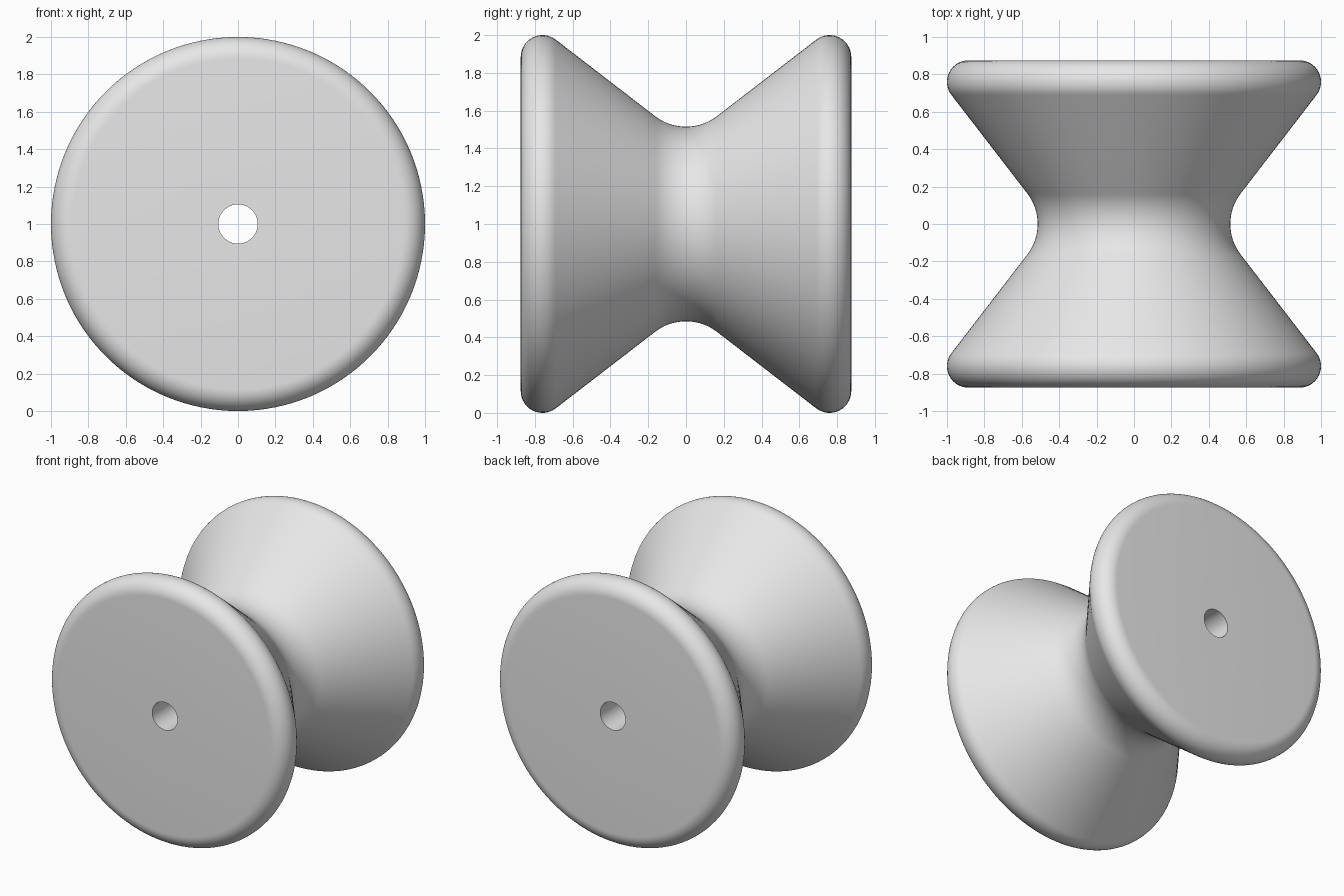
import bpy
import bmesh
from math import atan, cos, sin, pi, radians
from mathutils import Vector

cube = bpy.data.objects.get("Cube")
if cube:
    bpy.data.objects.remove(cube, do_unlink=True)

# Main dimensions of the roller (its axle runs along y)
HALF_WIDTH, RADIUS, BORE = 0.875, 1.0, 0.105
RIM_FILLET, WAIST_FILLET, WAIST = 0.115, 0.268, 0.515
SLOPE = atan(0.77)
SIDES = 128


def arc(cy, cr, radius, start, end, steps):
    """Points (y, r) on an arc; angles are measured from the +y direction."""
    angles = [start + (end - start) * i / steps for i in range(steps + 1)]
    return [(cy + radius * cos(a), cr + radius * sin(a)) for a in angles]


# Half profile: bore, flat end, rounded rim, straight flank, rounded waist
half = [(HALF_WIDTH, BORE)]
half += arc(HALF_WIDTH - RIM_FILLET, RADIUS - RIM_FILLET, RIM_FILLET,
            0, pi / 2 + SLOPE, 16)
half += arc(0, WAIST + WAIST_FILLET, WAIST_FILLET,
            SLOPE - pi / 2, -pi / 2, 8)
profile = half + [(-y, r) for y, r in reversed(half[:-1])]

# Revolve the closed profile around the axle
bm = bmesh.new()
verts = [bm.verts.new((0, y, 1 + r)) for y, r in profile]
edges = [bm.edges.new((v, verts[(i + 1) % len(verts)]))
         for i, v in enumerate(verts)]
bmesh.ops.spin(bm, geom=verts + edges, cent=Vector((0, 0, 1)),
               axis=Vector((0, 1, 0)), angle=2 * pi, steps=SIDES,
               use_merge=True)
bmesh.ops.remove_doubles(bm, verts=bm.verts, dist=0.0001)
bmesh.ops.recalc_face_normals(bm, faces=bm.faces)
mesh = bpy.data.meshes.new("grooved_roller")
bm.to_mesh(mesh)
bm.free()

roller = bpy.data.objects.new("grooved_roller", mesh)
bpy.context.collection.objects.link(roller)

# Plain grey finish
grey = bpy.data.materials.new("plain_grey")
grey.use_nodes = True
colour = (0.8, 0.8, 0.8, 1)
grey.diffuse_color = colour
grey.node_tree.nodes["Principled BSDF"].inputs["Base Color"].default_value = colour
mesh.materials.append(grey)

# Smooth shading with crisp bore edges
bpy.ops.object.select_all(action="DESELECT")
roller.select_set(True)
bpy.context.view_layer.objects.active = roller
bpy.ops.object.shade_smooth_by_angle(angle=radians(30))
